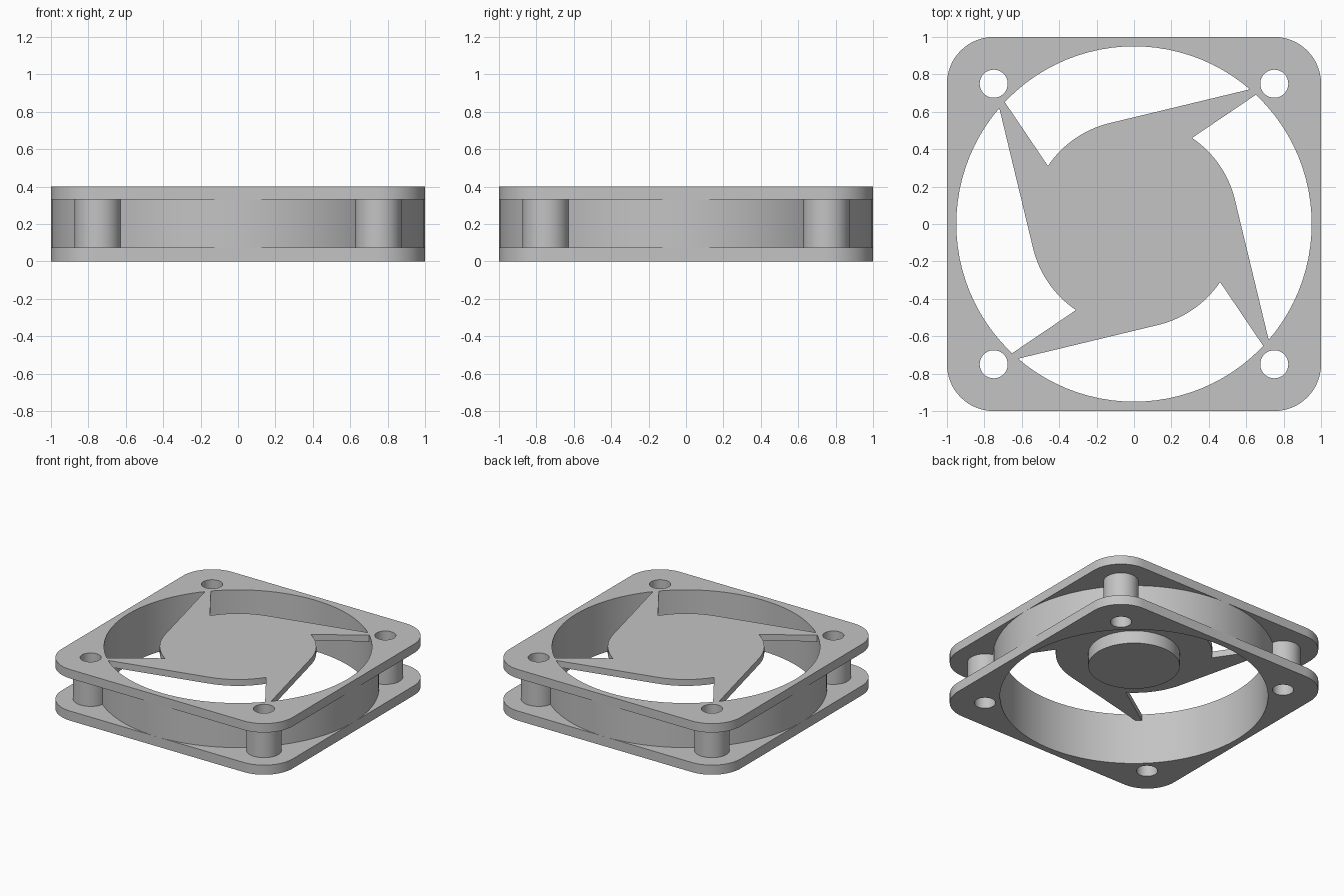
import bpy
import bmesh
from math import sin, cos, acos, radians, degrees, hypot

if "Cube" in bpy.data.objects:
    bpy.data.objects.remove(bpy.data.objects["Cube"], do_unlink=True)

grey = bpy.data.materials.new("plain grey")
grey.use_nodes = True
grey.diffuse_color = (0.55, 0.55, 0.55, 1)
grey.node_tree.nodes["Principled BSDF"].inputs["Base Color"].default_value = (0.55, 0.55, 0.55, 1)

HEIGHT, FLANGE = 0.4, 0.075
BORE, RING = 0.95, 1.0
BOLT, HOLE, POST = 0.75, 0.075, 0.125
CORNERS = [(BOLT, BOLT), (-BOLT, BOLT), (-BOLT, -BOLT), (BOLT, -BOLT)]


def arc(radius, start, end, centre=(0, 0), steps=16):
    """Points on an arc, angles in degrees, both ends included."""
    angles = [radians(start + (end - start) * i / steps) for i in range(steps + 1)]
    return [(centre[0] + radius * cos(a), centre[1] + radius * sin(a)) for a in angles]


def circle(radius, centre=(0, 0), steps=32):
    return arc(radius, 0, 360, centre, steps)[:-1]


def turn(points, quarter):
    """Rotate points by a number of quarter turns."""
    for _ in range(quarter):
        points = [(-y, x) for x, y in points]
    return points


def slab(name, loops, bottom, top):
    """Extrude an outline; the inner loops become holes."""
    curve = bpy.data.curves.new(name, 'CURVE')
    curve.dimensions = '2D'
    curve.fill_mode = 'BOTH'
    curve.extrude = (top - bottom) / 2
    for loop in loops:
        spline = curve.splines.new('POLY')
        spline.points.add(len(loop) - 1)
        for point, (x, y) in zip(spline.points, loop):
            point.co = (x, y, 0, 1)
        spline.use_cyclic_u = True
    obj = bpy.data.objects.new(name, curve)
    obj.location.z = (bottom + top) / 2
    bpy.context.collection.objects.link(obj)
    bpy.ops.object.select_all(action='DESELECT')
    obj.select_set(True)
    bpy.context.view_layer.objects.active = obj
    bpy.ops.object.convert(target='MESH')
    obj = bpy.context.view_layer.objects.active
    bm = bmesh.new()
    bm.from_mesh(obj.data)
    bmesh.ops.remove_doubles(bm, verts=bm.verts, dist=0.0001)
    bmesh.ops.recalc_face_normals(bm, faces=bm.faces)
    bm.to_mesh(obj.data)
    bm.free()
    obj.data.materials.clear()
    obj.data.materials.append(grey)
    bpy.ops.object.shade_smooth_by_angle(angle=radians(30))
    return obj


# Openings shared by every frame layer: the bore and four bolt holes
openings = [circle(BORE, steps=96)] + [circle(HOLE, c) for c in CORNERS]

# Rounded square flanges
square = []
for k, corner in enumerate(CORNERS):
    square += arc(1 - BOLT, 90 * k, 90 * k + 90, corner)
slab("lower_flange", [square] + openings, 0, FLANGE)
slab("upper_flange", [square] + openings, HEIGHT - FLANGE + 0.005, HEIGHT)

# Duct wall with a bolt post growing out of it at each corner
reach = hypot(BOLT, BOLT)
ring_gap = degrees(acos((RING**2 + reach**2 - POST**2) / (2 * RING * reach)))
post_sweep = 180 - degrees(acos((POST**2 + reach**2 - RING**2) / (2 * POST * reach)))
wall = []
for k, corner in enumerate(CORNERS):
    mid = 45 + 90 * k
    wall += arc(POST, mid - post_sweep, mid + post_sweep, corner, 24)
    wall += arc(RING, mid + ring_gap, mid + 90 - ring_gap, steps=24)[1:-1]
slab("duct_wall_and_posts", [wall] + openings, FLANGE, HEIGHT - FLANGE + 0.005)

# Motor mount: round plate with four tapering arms that run into the duct wall
arm = [(0.31, 0.46), (0.665, 0.70), (0.64, 0.725)] + arc(0.555, 103, 145, steps=14)
mount = [p for k in range(4) for p in turn(arm, k)]
slab("motor_mount", [mount], HEIGHT - 0.05, HEIGHT)

# Motor boss under the mount
slab("motor_boss", [circle(0.325, steps=64)], 0.25, HEIGHT - 0.05)
